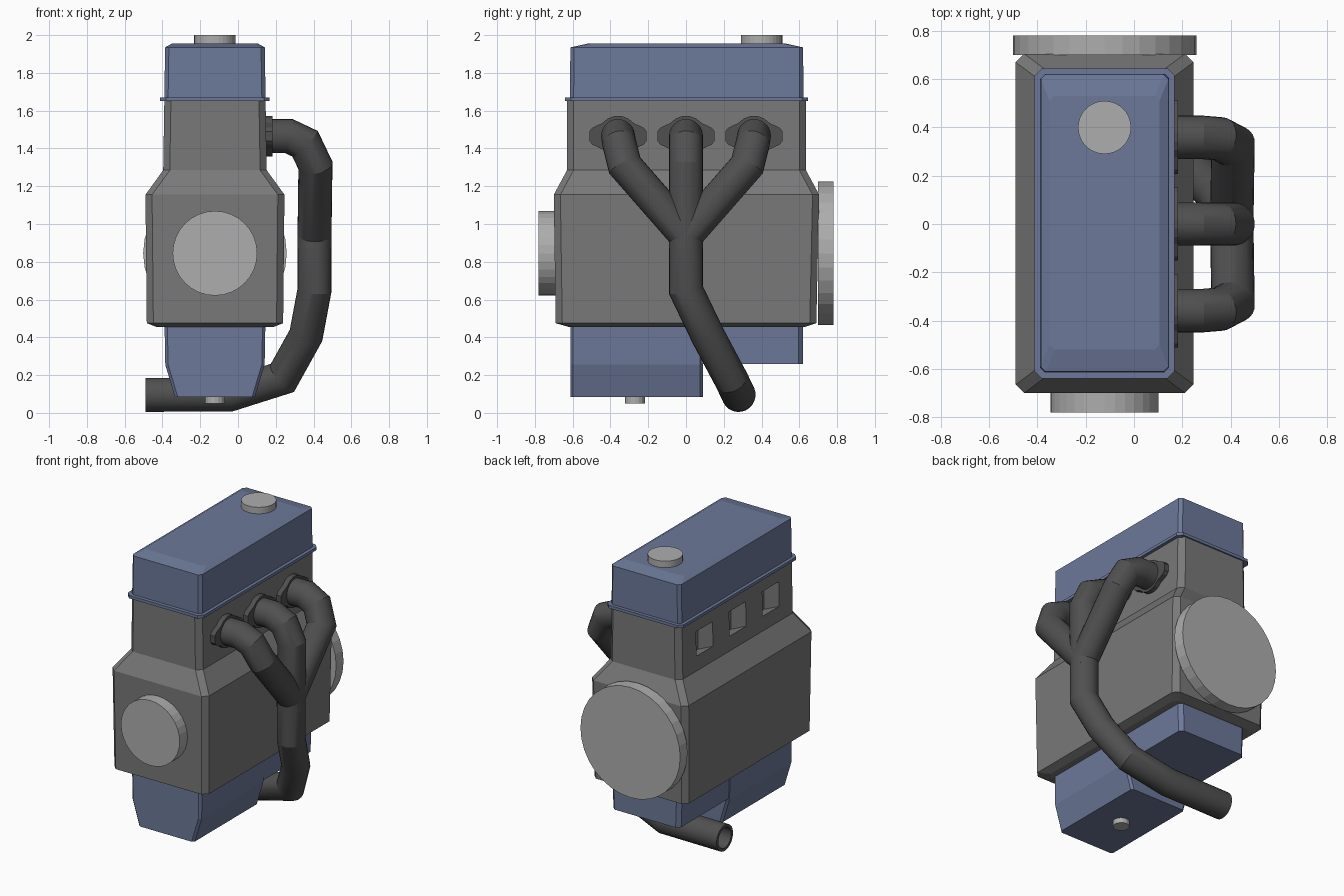
import bpy, bmesh, math
from mathutils import Vector

if "Cube" in bpy.data.objects:
    bpy.data.objects.remove(bpy.data.objects["Cube"])

CX = -0.122          # centre line of the engine


def material(name, rgb):
    m = bpy.data.materials.new(name)
    m.diffuse_color = (*rgb, 1)
    m.use_nodes = True
    m.node_tree.nodes["Principled BSDF"].inputs["Base Color"].default_value = m.diffuse_color
    return m


GREY = material("block_grey", (0.19, 0.19, 0.19))
BLUE = material("cover_blue", (0.15, 0.19, 0.32))
STEEL = material("light_steel", (0.42, 0.42, 0.42))
DARK = material("exhaust_dark", (0.08, 0.08, 0.08))


def skin(name, rings, mat, smooth=0):
    """Join rings of points into a closed, capped solid."""
    bm = bmesh.new()
    vs = [[bm.verts.new(p) for p in r] for r in rings]
    n = len(rings[0])
    for a, b in zip(vs, vs[1:]):
        for i in range(n):
            j = (i + 1) % n
            bm.faces.new((a[i], a[j], b[j], b[i]))
    bm.faces.new(vs[0][::-1])
    bm.faces.new(vs[-1])
    bmesh.ops.recalc_face_normals(bm, faces=bm.faces)
    me = bpy.data.meshes.new(name)
    bm.to_mesh(me)
    bm.free()
    ob = bpy.data.objects.new(name, me)
    bpy.context.collection.objects.link(ob)
    me.materials.append(mat)
    if smooth:
        bpy.ops.object.select_all(action='DESELECT')
        ob.select_set(True)
        bpy.context.view_layer.objects.active = ob
        bpy.ops.object.shade_smooth_by_angle(angle=math.radians(smooth))
    return ob


def stack(name, levels, mat, c=0.03):
    """Loft of corner-cut rectangles; levels are (z, half x, y min, y max)."""
    rings = []
    for z, h, y0, y1 in levels:
        a, b = CX - h, CX + h
        rings.append([(a + c, y0, z), (b - c, y0, z), (b, y0 + c, z), (b, y1 - c, z),
                      (b - c, y1, z), (a + c, y1, z), (a, y1 - c, z), (a, y0 + c, z)])
    return skin(name, rings, mat)


def disc(name, start, end, r, mat, sides=32):
    return tube(name, [start, end], r, mat, sides, smooth=0)


def tube(name, path, r, mat, sides=24, bore=0, smooth=20):
    """Round pipe with mitred joints; bore hollows out the last end."""
    pts = [Vector(p) for p in path]
    d = [(b - a).normalized() for a, b in zip(pts, pts[1:])]
    up = Vector((0, 1, 0)) if abs(d[0].y) < 0.9 else Vector((0, 0, 1))
    u = d[0].cross(up).normalized()
    v = d[0].cross(u)
    ring = [pts[0] + r * (math.cos(t) * u + math.sin(t) * v)
            for t in (2 * math.pi * i / sides for i in range(sides))]
    rings = [ring]
    for i in range(1, len(pts)):
        n = (d[i - 1] + d[min(i, len(d) - 1)]).normalized()
        # slide every point along the segment onto the mitre plane
        ring = [p + d[i - 1] * ((pts[i] - p).dot(n) / d[i - 1].dot(n)) for p in ring]
        rings.append(ring)
    if bore:
        inner = [pts[-1] + (p - pts[-1]) * (bore / r) for p in ring]
        rings += [inner, [p - d[-1] * 0.35 for p in inner]]
    return skin(name, rings, mat, smooth)


# engine block and cylinder head
block = stack("engine_block", [(0.455, 0.31, -0.62, 0.63), (0.475, 0.361, -0.69, 0.69),
                               (1.155, 0.368, -0.70, 0.705), (1.285, 0.274, -0.63, 0.635),
                               (1.655, 0.268, -0.63, 0.635)], GREY, 0.035)

# square intake ports cut into the left side, sloping down inward
cutters = []
for y in (-0.36, 0, 0.36):
    rings = [[(x, y + a * 0.09, z + b * 0.085) for a, b in ((-1, -1), (1, -1), (1, 1), (-1, 1))]
             for x, z in ((-0.46, 1.50), (-0.28, 1.42))]
    cut = skin("port_cutter", rings, GREY)
    cut.hide_render = True
    mod = block.modifiers.new("port", 'BOOLEAN')
    mod.object, mod.operation, mod.solver = cut, 'DIFFERENCE', 'EXACT'
    cutters.append(cut)
bpy.context.view_layer.update()
baked = bpy.data.meshes.new_from_object(
    block.evaluated_get(bpy.context.evaluated_depsgraph_get()))
block.modifiers.clear()
block.data = baked
for cut in cutters:
    bpy.data.objects.remove(cut)

# valve cover with its rim and filler cap
stack("cover_rim", [(1.65, 0.29, -0.64, 0.645), (1.67, 0.29, -0.64, 0.645)], BLUE)
stack("valve_cover", [(1.665, 0.268, -0.615, 0.622), (1.935, 0.264, -0.612, 0.62),
                      (1.955, 0.228, -0.52, 0.53)], BLUE, 0.02)
disc("filler_cap", (CX, 0.4, 1.945), (CX, 0.4, 2.0), 0.11, STEEL)

# oil pan, sump and drain plug
stack("oil_pan", [(0.47, 0.265, -0.60, 0.62), (0.26, 0.258, -0.60, 0.62)], BLUE, 0.025)
stack("oil_sump", [(0.47, 0.267, -0.612, 0.09), (0.255, 0.263, -0.612, 0.09),
                   (0.085, 0.212, -0.612, 0.09)], BLUE, 0.015)
disc("drain_plug", (CX, -0.27, 0.10), (CX, -0.27, 0.05), 0.052, STEEL, 16)

# crank pulley and flywheel
disc("crank_pulley", (CX, -0.78, 0.845), (CX, -0.68, 0.845), 0.224, STEEL)
disc("flywheel", (CX, 0.70, 0.845), (CX, 0.78, 0.845), 0.38, STEEL)

# exhaust port flanges and runners
for y in (-0.36, 0, 0.36):
    outline = []
    for k in (0, math.pi):
        s = 1 if k == 0 else -1
        outline += [(s * 0.135, -s * 0.045), (s * 0.152, -s * 0.025),
                    (s * 0.152, s * 0.025), (s * 0.135, s * 0.045)]
        outline += [(0.108 * math.cos(k + math.radians(t)), 0.108 * math.sin(k + math.radians(t)))
                    for t in range(40, 141, 20)]
    skin("exhaust_flange", [[(x, y + a, 1.465 + b) for a, b in outline] for x in (0.14, 0.182)], DARK)
    tube("exhaust_runner", [(0.16, y, 1.465), (0.27, y, 1.465), (0.355, y * 0.98, 1.425),
                            (0.41, y * 0.9, 1.31), (0.405, 0, 0.94), (0.405, 0, 0.87)], 0.09, DARK)

# collector pipe sweeping under the engine to an open end
tube("exhaust_pipe", [(0.405, 0, 0.97), (0.405, 0, 0.65), (0.36, 0.115, 0.41),
                      (0.235, 0.235, 0.185), (-0.04, 0.278, 0.098), (-0.49, 0.278, 0.095)],
     0.09, DARK, bore=0.07)
